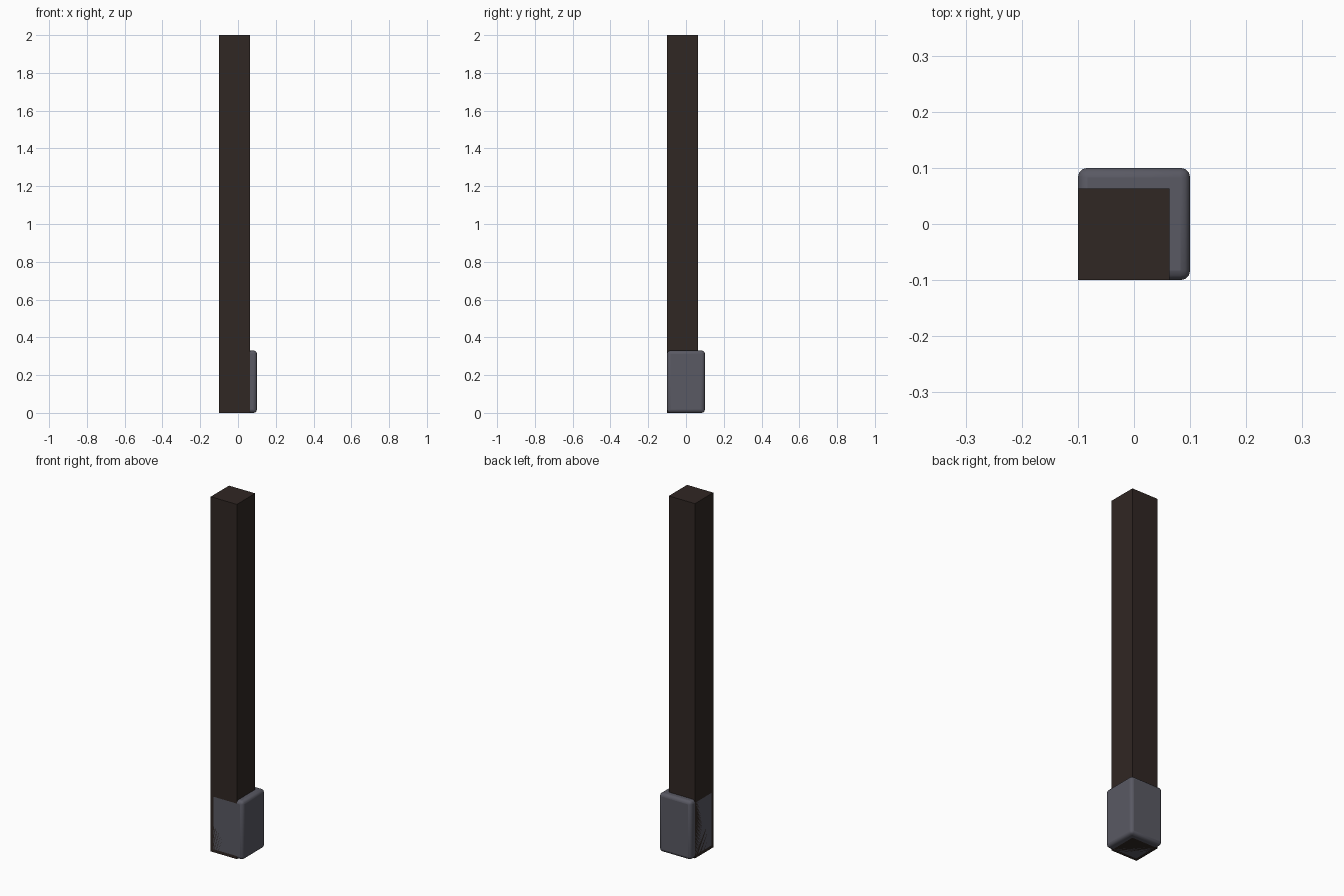
import bpy

if "Cube" in bpy.data.objects:
    bpy.data.objects.remove(bpy.data.objects["Cube"])


def material(name, rgb):
    mat = bpy.data.materials.new(name)
    mat.diffuse_color = (*rgb, 1)
    mat.use_nodes = True
    mat.node_tree.nodes["Principled BSDF"].inputs["Base Color"].default_value = mat.diffuse_color
    return mat


def box(name, lo, hi, mat):
    centre = [(a + b) / 2 for a, b in zip(lo, hi)]
    bpy.ops.mesh.primitive_cube_add(size=1, location=centre)
    obj = bpy.context.object
    obj.name = name
    obj.scale = [b - a for a, b in zip(lo, hi)]
    bpy.ops.object.transform_apply(location=False, rotation=False, scale=True)
    obj.data.materials.append(mat)
    return obj


wood = material("dark_wood", (0.03, 0.02, 0.017))
stone = material("grey_stone", (0.1, 0.1, 0.125))

# Tall square post, set into one corner of the footing
box("post", (-0.1, -0.1, 0), (0.063, 0.063, 2), wood)

# Footing block with softly rounded edges
footing = box("footing", (-0.1, -0.1, 0), (0.1, 0.1, 0.33), stone)
bevel = footing.modifiers.new("rounded_edges", "BEVEL")
bevel.width = 0.017
bevel.segments = 3
bpy.ops.object.shade_smooth_by_angle()
